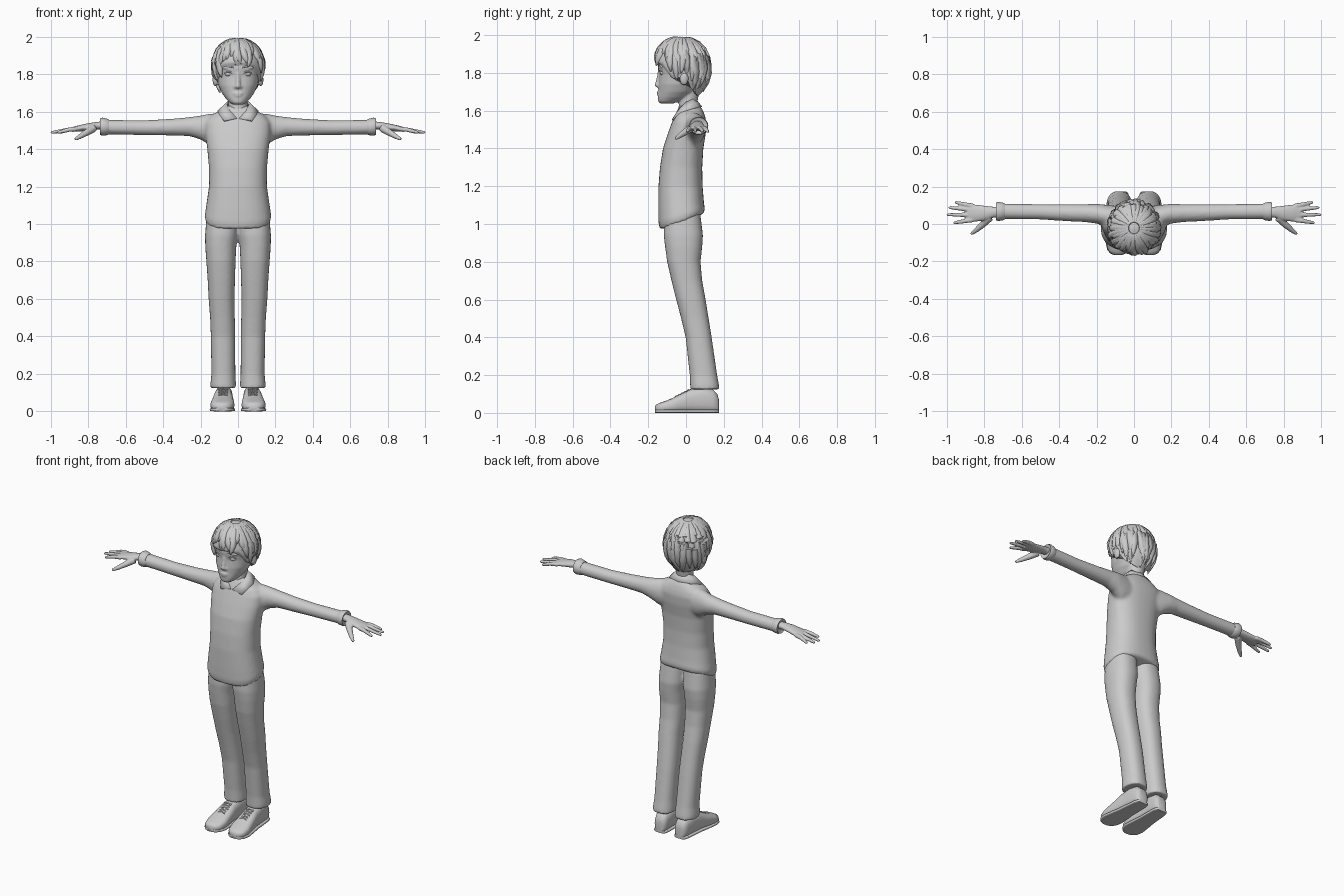
import bpy, bmesh, math, random
from mathutils import Vector

random.seed(4)
if "Cube" in bpy.data.objects:
    bpy.data.objects.remove(bpy.data.objects["Cube"])

grey = bpy.data.materials.new("plain_grey")
grey.use_nodes = True
grey.diffuse_color = (0.6, 0.6, 0.6, 1)
grey.node_tree.nodes["Principled BSDF"].inputs["Base Color"].default_value = (0.6, 0.6, 0.6, 1)


def finish(name, bm, voxel=0, smooth=4, angle=50):
    """Turn a bmesh into a shaded object, optionally fused by a voxel remesh."""
    bmesh.ops.recalc_face_normals(bm, faces=bm.faces)
    mesh = bpy.data.meshes.new(name)
    bm.to_mesh(mesh)
    bm.free()
    ob = bpy.data.objects.new(name, mesh)
    bpy.context.collection.objects.link(ob)
    mesh.materials.append(grey)
    bpy.ops.object.select_all(action='DESELECT')
    ob.select_set(True)
    bpy.context.view_layer.objects.active = ob
    bpy.ops.object.shade_smooth_by_angle(angle=math.radians(angle))
    if voxel:
        r = ob.modifiers.new("fuse", 'REMESH')
        r.mode, r.voxel_size, r.use_smooth_shade = 'VOXEL', voxel, True
        s = ob.modifiers.new("soften", 'SMOOTH')
        s.factor, s.iterations = 0.5, smooth
    return ob


def ring(c, u, v, n=24, p=2.0):
    """Superellipse ring around c with half axes u and v."""
    pts = []
    for i in range(n):
        a = math.tau * i / n
        ca, sa = math.cos(a), math.sin(a)
        pts.append(Vector(c) + Vector(u) * math.copysign(abs(ca) ** (2 / p), ca)
                   + Vector(v) * math.copysign(abs(sa) ** (2 / p), sa))
    return pts


def loft(bm, rings):
    """Skin a list of rings and cap both ends."""
    vs = [[bm.verts.new(p) for p in r] for r in rings]
    n = len(vs[0])
    for a, b in zip(vs, vs[1:]):
        for i in range(n):
            bm.faces.new((a[i], a[(i + 1) % n], b[(i + 1) % n], b[i]))
    bm.faces.new(vs[0][::-1])
    bm.faces.new(vs[-1])


def upright(bm, rows, p=2.0, xc=0):
    """Loft along z from rows of height, half width, front y, back y."""
    loft(bm, [ring((xc, (f + b) / 2, z), (w, 0, 0), (0, (b - f) / 2, 0), 32, p)
              for z, w, f, b in rows])


def sideways(bm, rows, s, p=2.0):
    """Loft along x from rows of x, y, z, half depth, half height."""
    loft(bm, [ring((s * x, y, z), (0, dy, 0), (0, 0, dz), 24, p) for x, y, z, dy, dz in rows])


def tube(bm, pts, radii, n=10):
    pts = [Vector(p) for p in pts]
    rings = []
    for i, (p, r) in enumerate(zip(pts, radii)):
        d = (pts[min(i + 1, len(pts) - 1)] - pts[max(i - 1, 0)]).normalized()
        u = d.orthogonal() if abs(d.z) > 0.95 else d.cross(Vector((0, 0, 1)))
        u.normalize()
        rings.append(ring(p, u * r, d.cross(u) * r, n))
    loft(bm, rings)


def ball(bm, c, size):
    vs = bmesh.ops.create_uvsphere(bm, u_segments=16, v_segments=10, radius=1)["verts"]
    for v in vs:
        v.co = Vector(c) + Vector(a * b for a, b in zip(v.co, size))


def interp(table, t):
    for (a, x), (b, y) in zip(table, table[1:]):
        if t <= b:
            return x + (y - x) * (t - a) / (b - a)
    return table[-1][1]


# Sweater: torso with a hem that drops to the front, fused with both sleeves
bm = bmesh.new()
upright(bm, [(1.02, .172, -.138, .095), (1.05, .178, -.146, .1), (1.1, .17, -.147, .095),
             (1.2, .155, -.146, .088), (1.3, .155, -.138, .086), (1.4, .164, -.122, .092),
             (1.48, .175, -.096, .105), (1.54, .175, -.074, .108), (1.575, .15, -.06, .1),
             (1.605, .1, -.045, .088), (1.63, .06, -.03, .07)], 2.4)
for v in bm.verts:
    if v.co.z < 1.16:
        v.co.z += .37 * v.co.y * (1.16 - v.co.z) / .14
for s in (-1, 1):
    sideways(bm, [(.08, .035, 1.5, .06, .09), (.15, .045, 1.505, .058, .085), (.2, .055, 1.515, .053, .064),
                  (.26, .058, 1.52, .048, .051), (.35, .06, 1.517, .046, .045), (.5, .065, 1.514, .041, .04),
                  (.7, .068, 1.517, .042, .039), (.725, .068, 1.518, .04, .037)], s)
finish("sweater", bm, .01, 5)

# Turned sleeve cuffs
for s, side in ((1, "left"), (-1, "right")):
    bm = bmesh.new()
    sideways(bm, [(.69, .067, 1.518, .042, .039), (.7, .067, 1.518, .047, .044), (.725, .067, 1.52, .051, .048),
                  (.737, .067, 1.52, .047, .044), (.73, .067, 1.52, .036, .032)], s)
    finish(side + "_cuff", bm)

    # Hand with four spread fingers and a lowered thumb
    bm = bmesh.new()
    sideways(bm, [(.7, .066, 1.525, .028, .022), (.75, .063, 1.525, .029, .021), (.8, .058, 1.518, .04, .02),
                  (.85, .058, 1.51, .046, .017), (.89, .06, 1.504, .043, .012)], s)
    for y, tip, reach in ((.097, .116, .957), (.074, .088, .99), (.048, .05, 1.0), (.022, .006, .965)):
        tube(bm, [(s * x, y + (tip - y) * t, z) for x, t, z in
                  ((.86, 0, 1.508), (.9, .35, 1.504), ((.9 + reach) / 2, .7, 1.496), (reach - .005, .97, 1.489),
                   (reach, 1, 1.488))], (.013, .012, .0105, .008, .004))
    tube(bm, [(s * .77, .035, 1.512), (s * .81, -.005, 1.487), (s * .845, -.035, 1.466), (s * .87, -.054, 1.452)],
         (.022, .018, .013, .008))
    finish(side + "_hand", bm, .005, 2)

# Trousers: two legs fused at the seat
bm = bmesh.new()
for s in (-1, 1):
    loft(bm, [ring((s * x, (f + b) / 2, z), (w, 0, 0), (0, (b - f) / 2, 0), 28, 2.3) for z, x, w, f, b in (
        (.125, .079, .068, .022, .177), (.15, .079, .068, .022, .174), (.2, .078, .064, .02, .165),
        (.4, .08, .065, -.002, .136), (.5, .083, .066, -.026, .12), (.6, .088, .069, -.052, .104),
        (.7, .089, .073, -.077, .086), (.8, .091, .078, -.1, .077), (.88, .092, .083, -.111, .086),
        (.94, .088, .088, -.118, .09), (1.06, .082, .084, -.115, .075))])
finish("trousers", bm, .009, 3)

# Shoes, soles and laces
shoe = [(.174, .024, .07), (.166, .037, .1), (.14, .044, .125), (.08, .047, .135), (.02, .05, .125),
        (-.04, .058, .094), (-.1, .064, .066), (-.14, .054, .053), (-.158, .036, .044), (-.165, .018, .034)]
for s, side in ((1, "left"), (-1, "right")):
    for part, extra in (("shoe", 0), ("sole", .004)):
        bm = bmesh.new()
        rings = []
        for y, w, h in shoe:
            h = .018 if extra else h
            rings.append(ring((s * (.079 - .04 * y), y, h / 2), (w + extra, 0, 0), (0, 0, h / 2), 24,
                              5 if extra else 2.7))
        loft(bm, rings)
        finish(side + "_" + part, bm)
    bm = bmesh.new()
    for i in range(5):
        y = .012 - i * .016
        z = interp([(-.1, .066), (-.04, .094), (.02, .125)], y)
        for k in (-1, 1):
            tube(bm, [(s * .079 - k * .024, y - .006, z - .006), (s * .079, y, z + .001),
                      (s * .079 + k * .024, y + .006, z - .004)], (.004, .004, .004), 6)
    finish(side + "_laces", bm)

# Shirt collar: one folded flap on each side
upper = [(0, .05, 1.665), (.05, .035, 1.662), (.062, -.005, 1.643), (.045, -.04, 1.608), (.006, -.068, 1.565)]
lower = [(0, .085, 1.622), (.08, .06, 1.62), (.11, .0, 1.603), (.098, -.042, 1.582), (.075, -.075, 1.553)]
bm = bmesh.new()
rows = [[bm.verts.new(p) for p in row] for row in (upper, lower)]
for i in range(4):
    bm.faces.new((rows[0][i], rows[0][i + 1], rows[1][i + 1], rows[1][i]))
collar = finish("collar", bm)
collar.modifiers.new("mirror", 'MIRROR')
collar.modifiers.new("thickness", 'SOLIDIFY').thickness = .01

# Head: skull, jaw, neck, nose, lips and ears fused together
bm = bmesh.new()
upright(bm, [(1.637, .026, -.135, -.07), (1.648, .045, -.147, -.04), (1.67, .066, -.149, .01),
             (1.7, .087, -.146, .045), (1.74, .105, -.146, .07), (1.79, .115, -.142, .09),
             (1.83, .12, -.149, .1), (1.88, .117, -.147, .1), (1.93, .095, -.12, .08), (1.96, .05, -.07, .03)], 2.15)
upright(bm, [(1.55, .06, -.055, .06), (1.59, .053, -.04, .057), (1.64, .05, -.038, .06), (1.7, .052, -.04, .07)])
tube(bm, [(0, -.138, 1.81), (0, -.144, 1.775), (0, -.15, 1.742)], (.011, .011, .014))
ball(bm, (0, -.15, 1.735), (.016, .016, .012))
for s in (-1, 1):
    ball(bm, (s * .014, -.143, 1.732), (.01, .012, .009))
    ball(bm, (s * .122, -.01, 1.77), (.014, .024, .036))
    ball(bm, (s * .048, -.127, 1.835), (.036, .014, .01))
ball(bm, (0, -.143, 1.697), (.028, .012, .006))
ball(bm, (0, -.142, 1.685), (.024, .012, .007))
finish("head", bm, .006, 2)

# Eyes, lids and brows
for s, side in ((1, "left"), (-1, "right")):
    bm = bmesh.new()
    ball(bm, (s * .048, -.119, 1.8), (.022, .02, .014))
    finish(side + "_eye", bm)
    bm = bmesh.new()
    tube(bm, [(s * .024, -.137, 1.798), (s * .04, -.139, 1.813), (s * .058, -.132, 1.813),
              (s * .074, -.117, 1.802)], (.003, .004, .004, .003))
    tube(bm, [(s * .02, -.144, 1.832), (s * .045, -.141, 1.842), (s * .075, -.122, 1.835)], (.004, .005, .002))
    finish(side + "_brow", bm)

# Hair: a cap with an angled hairline, covered by tapering locks from the crown
profile = [(1.66, .48), (1.7, .74), (1.76, .93), (1.82, 1), (1.87, .98), (1.92, .85), (1.955, .64), (1.98, .34), (1.99, 0)]
hairline = [(0, 1.86), (.8, 1.845), (1.2, 1.77), (1.45, 1.775), (1.75, 1.775), (2.0, 1.715), (2.4, 1.69), (3.15, 1.67)]


def scalp(a, z, out=0):
    r = interp(profile, z)
    return Vector((math.sin(a) * (.134 * r + out), -.022 - math.cos(a) * (.145 * r + out), z))


def edge(a):
    return interp(hairline, abs((a + math.pi) % math.tau - math.pi))


bm = bmesh.new()
rings = []
for j in range(15):
    t = math.sin(j / 14 * math.pi / 2)
    rings.append([scalp(a, edge(a) + (1.988 - edge(a)) * t) for a in (math.tau * i / 48 for i in range(48))])
loft(bm, rings)
finish("hair_cap", bm, angle=70)

bm = bmesh.new()
for layer, count in ((0, 30), (1, 22)):
    for i in range(count):
        a = math.tau * (i + random.uniform(-.3, .3)) / count
        low = edge(a) + layer * .035 + random.uniform(-.014, .014)
        twist = random.uniform(-.3, .3)
        flick = random.uniform(.0, .016)
        pts, radii = [], []
        for k in range(9):
            t = k / 8
            z = 1.982 - (1.982 - low) * (1 - math.cos(t * math.pi / 2)) ** .9
            pts.append(scalp(a + twist * t * t, z, -.01 + flick * t ** 4))
            radii.append((.01 + .013 * math.sin(t * math.pi * .8)) * (1 if k < 7 else .75 if k < 8 else .15))
        tube(bm, pts, radii, 8)
finish("hair_locks", bm, angle=70)
